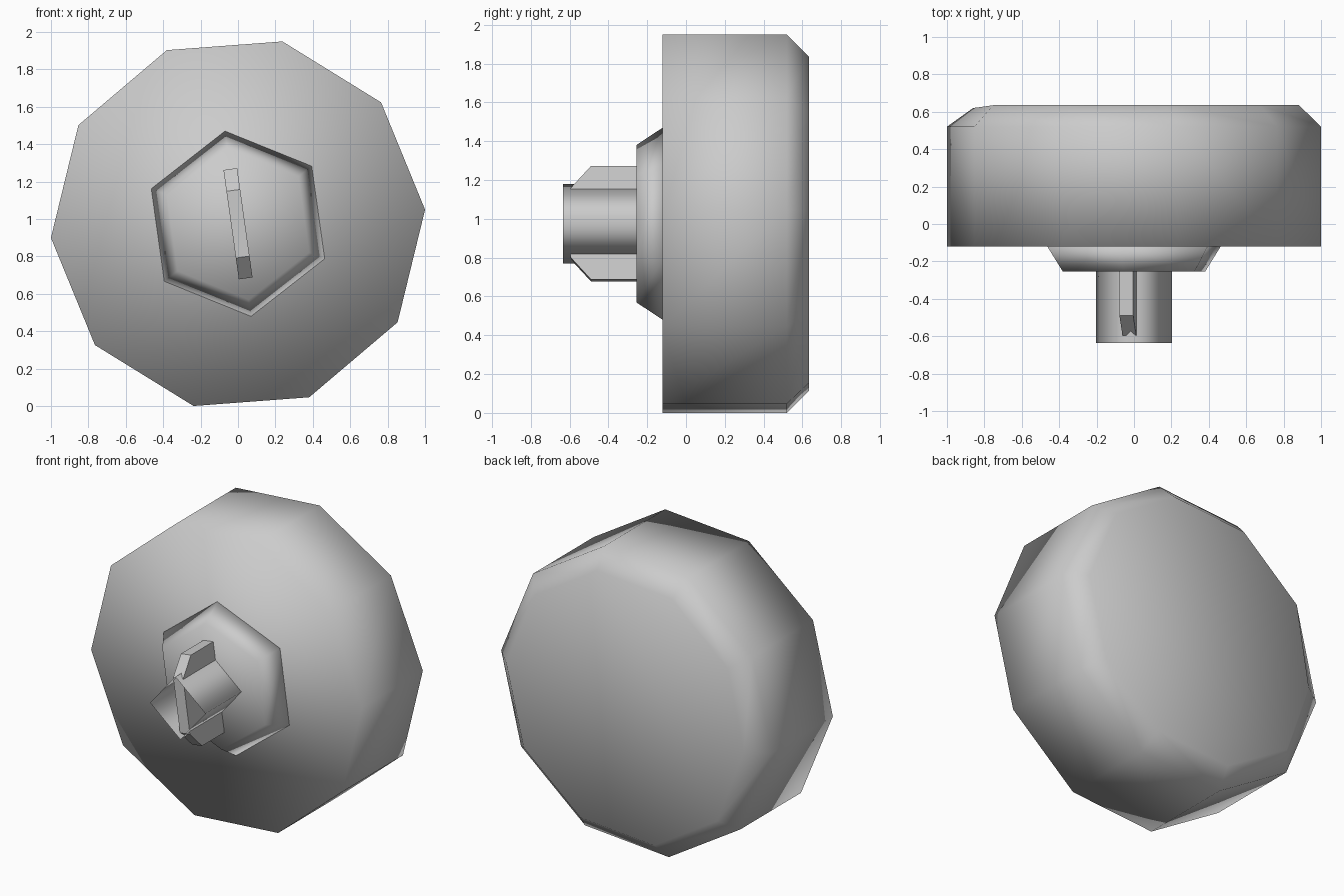
import bpy
from math import sin, cos, radians
from mathutils import Matrix, Vector

cube = bpy.data.objects.get("Cube")
if cube:
    bpy.data.objects.remove(cube)

AXIS_Z = 0.975  # height of the knob axis

grey = bpy.data.materials.new("light grey")
grey.use_nodes = True
colour = (0.6, 0.6, 0.6, 1)
grey.diffuse_color = colour
grey.node_tree.nodes["Principled BSDF"].inputs["Base Color"].default_value = colour


def add_part(name, verts, faces, smooth):
    mesh = bpy.data.meshes.new(name)
    mesh.from_pydata(verts, [], faces)
    mesh.materials.append(grey)
    mesh.polygons.foreach_set("use_smooth", [smooth] * len(mesh.polygons))
    obj = bpy.data.objects.new(name, mesh)
    obj.location.z = AXIS_Z
    bpy.context.collection.objects.link(obj)
    return obj


def lathe(name, sides, turn, rings, caps=True):
    """Polygonal solid along y; rings are (y, radius) from front to back."""
    verts = []
    for y, r in rings:
        for i in range(sides):
            a = radians(turn + 360 * i / sides)
            verts.append((r * cos(a), y, r * sin(a)))
    faces = []
    for k in range(len(rings) - 1):
        for i in range(sides):
            j = (i + 1) % sides
            a, b = k * sides, (k + 1) * sides
            faces.append((a + i, b + i, b + j, a + j))
    if caps:
        faces.append(tuple(range(sides)))
        faces.append(tuple(reversed(range(len(verts) - sides, len(verts)))))
    return add_part(name, verts, faces, True)


# Ten-sided body with a chamfered back edge
body = lathe("knob_body", 10, 4.3, [(-0.12, 1.003), (0.52, 1.003), (0.635, 0.885)])
# One back corner is cut a little deeper
corner = min(body.data.vertices[20:], key=lambda v: v.co.x)
corner.co.x, corner.co.y = -0.86, 0.62

# Tapered six-sided collar
lathe("collar", 6, 38, [(-0.255, 0.41), (-0.12, 0.5)])

# Open four-sided stem
lathe("stem", 4, 5, [(-0.635, 0.205), (-0.25, 0.205)], caps=False)

# Fin plate through the stem, with chamfered front corners
half = [(-0.25, 0.295), (-0.49, 0.295), (-0.595, 0.18)]
outline = half + [(y, -z) for y, z in reversed(half)]
n = len(outline)
tilt = Matrix.Rotation(radians(-8), 3, "Y")
verts = [tilt @ Vector((x, y, z)) for x in (-0.037, 0.037) for y, z in outline]
faces = [tuple(range(n)), tuple(reversed(range(n, 2 * n)))]
faces += [(i, i + n, (i + 1) % n + n, (i + 1) % n) for i in range(n)]
fin = add_part("stem_fin", verts, faces, False)

# Point the normals of every closed part outward
import bmesh
for obj in list(bpy.context.collection.objects):
    if obj.type == "MESH" and obj.name in {"knob_body", "collar", "stem", "stem_fin"}:
        bm = bmesh.new()
        bm.from_mesh(obj.data)
        bmesh.ops.recalc_face_normals(bm, faces=bm.faces)
        bm.to_mesh(obj.data)
        bm.free()
